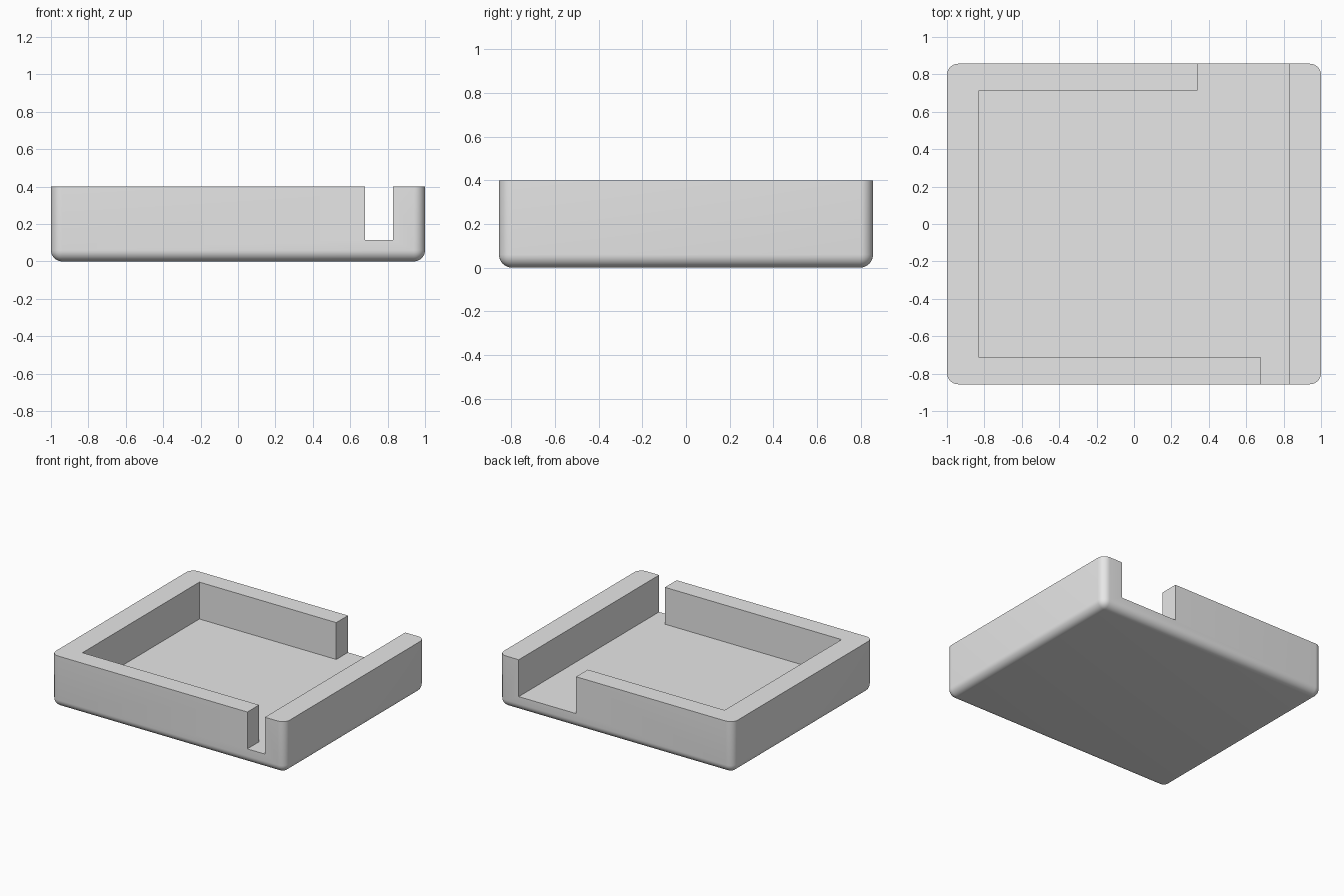
import bpy
import bmesh
import math

WIDTH, DEPTH, HEIGHT = 2.0, 1.714, 0.4
FLOOR = 0.115          # top of the tray floor
RADIUS = 0.06          # rounding of corners and underside
IN_X, IN_Y = 0.83, 0.714

old = bpy.data.objects.get("Cube")
if old:
    bpy.data.objects.remove(old, do_unlink=True)

grey = bpy.data.materials.new("light grey")
grey.use_nodes = True
colour = (0.8, 0.8, 0.8, 1.0)
grey.diffuse_color = colour
grey.node_tree.nodes["Principled BSDF"].inputs["Base Color"].default_value = colour


def prism(name, outline, bottom, top):
    """Extrude a closed outline between two heights."""
    bm = bmesh.new()
    base = bm.faces.new([bm.verts.new((x, y, bottom)) for x, y in outline])
    side = bmesh.ops.extrude_face_region(bm, geom=[base])["geom"]
    verts = [g for g in side if isinstance(g, bmesh.types.BMVert)]
    bmesh.ops.translate(bm, verts=verts, vec=(0, 0, top - bottom))
    bmesh.ops.recalc_face_normals(bm, faces=bm.faces)
    mesh = bpy.data.meshes.new(name)
    bm.to_mesh(mesh)
    bm.free()
    mesh.materials.append(grey)
    obj = bpy.data.objects.new(name, mesh)
    bpy.context.collection.objects.link(obj)
    return obj


# Solid block, rounded everywhere except along the top rim
hx, hy = WIDTH / 2, DEPTH / 2
tray = prism("tray", [(-hx, -hy), (hx, -hy), (hx, hy), (-hx, hy)], 0, HEIGHT)
bm = bmesh.new()
bm.from_mesh(tray.data)
round_edges = [e for e in bm.edges if min(v.co.z for v in e.verts) < 0.001]
bmesh.ops.bevel(bm, geom=round_edges, offset=RADIUS, offset_type='OFFSET',
                segments=8, profile=0.5, affect='EDGES')
bm.to_mesh(tray.data)
bm.free()

# Recess with a narrow front slot and a wide back opening
OUT = hy + 0.2
recess = prism("recess_cutter", [
    (-IN_X, -IN_Y), (0.68, -IN_Y), (0.68, -OUT), (IN_X, -OUT),
    (IN_X, OUT), (0.34, OUT), (0.34, IN_Y), (-IN_X, IN_Y)], FLOOR, HEIGHT + 0.2)
recess.hide_render = True

cut = tray.modifiers.new("recess", 'BOOLEAN')
cut.operation = 'DIFFERENCE'
cut.solver = 'EXACT'
cut.object = recess
bpy.ops.object.select_all(action='DESELECT')
tray.select_set(True)
bpy.context.view_layer.objects.active = tray
bpy.ops.object.modifier_apply(modifier=cut.name)
bpy.data.objects.remove(recess, do_unlink=True)

# Smooth rounding, crisp corners
bpy.ops.object.shade_smooth_by_angle(angle=math.radians(30))
